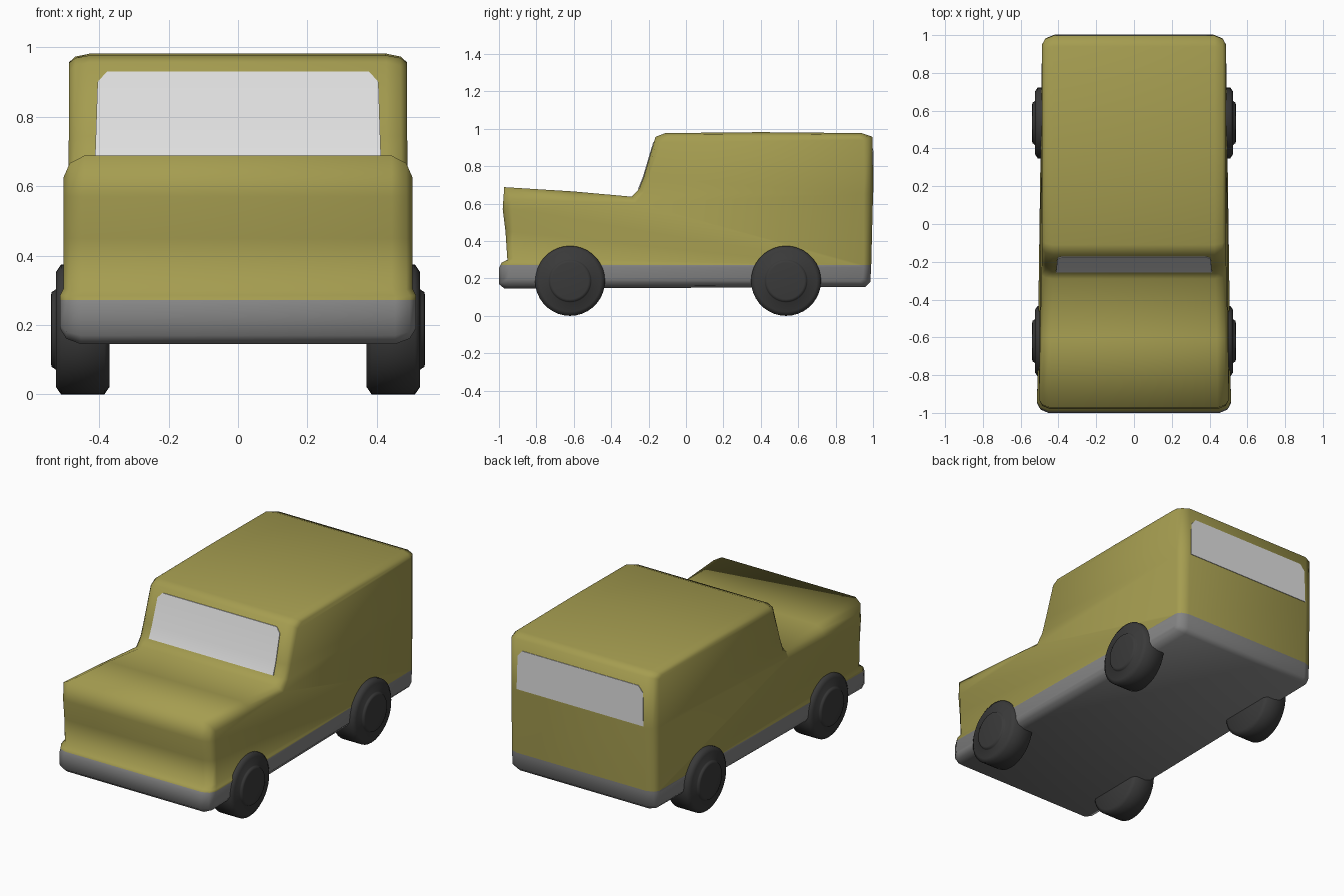
import bpy, bmesh, math
from mathutils import Vector
from mathutils.geometry import tessellate_polygon

if "Cube" in bpy.data.objects:
    bpy.data.objects.remove(bpy.data.objects["Cube"])


def material(name, rgb):
    m = bpy.data.materials.new(name)
    m.diffuse_color = (*rgb, 1)
    m.use_nodes = True
    m.node_tree.nodes["Principled BSDF"].inputs["Base Color"].default_value = m.diffuse_color
    return m


OLIVE = material("olive paint", (0.375, 0.335, 0.08))
GREY = material("grey trim", (0.23, 0.23, 0.23))
DARK = material("dark rubber", (0.042, 0.042, 0.042))
GLASS = material("pale glass", (0.74, 0.74, 0.74))


def finish(name, bm, mats, angle=40):
    bmesh.ops.recalc_face_normals(bm, faces=bm.faces[:])
    me = bpy.data.meshes.new(name)
    bm.to_mesh(me)
    bm.free()
    ob = bpy.data.objects.new(name, me)
    bpy.context.collection.objects.link(ob)
    for m in mats:
        me.materials.append(m)
    bpy.ops.object.select_all(action='DESELECT')
    ob.select_set(True)
    bpy.context.view_layer.objects.active = ob
    bpy.ops.object.shade_smooth_by_angle(angle=math.radians(angle))
    return ob


# Body side profile: (y, z) near the middle, then (y, z) on the flank
PROFILE = [
    (-0.97, 0.145, -0.93, 0.19), (-1.0, 0.17, -0.95, 0.20),
    (-1.0, 0.255, -0.945, 0.262), (-0.985, 0.285, -0.94, 0.285),
    (-0.955, 0.30, -0.92, 0.305), (-0.965, 0.45, -0.925, 0.45),
    (-0.98, 0.57, -0.93, 0.57), (-0.972, 0.688, -0.93, 0.625),
    (-0.6, 0.665, -0.6, 0.61), (-0.29, 0.637, -0.27, 0.605),
    (-0.25, 0.68, -0.225, 0.66), (-0.225, 0.745, -0.195, 0.74),
    (-0.163, 0.957, -0.13, 0.93), (-0.11, 0.977, -0.09, 0.955),
    (0.4, 0.982, 0.4, 0.957), (0.94, 0.977, 0.92, 0.955),
    (0.997, 0.957, 0.95, 0.94), (1.0, 0.65, 0.95, 0.65),
    (0.99, 0.26, 0.95, 0.26), (0.985, 0.18, 0.945, 0.20),
    (0.96, 0.155, 0.93, 0.185)]


def half_width(y, z):
    w = 0.487 + 0.016 * min(1, max(0, (-0.2 - y) / 0.6))
    return w + (0.01 if y < -0.9 and z < 0.29 else 0)


# Body: the profile lofted across, with softened flanks
bm = bmesh.new()
stations = [(-1, 0, 1), (-1, 0.018, 0.35), (-1, 0.06, 0),
            (1, 0.06, 0), (1, 0.018, 0.35), (1, 0, 1)]
rings = []
for side, inset, t in stations:
    rings.append([bm.verts.new((side * (half_width(a, b) - inset),
                                a + (c - a) * t, b + (d - b) * t))
                  for a, b, c, d in PROFILE])
n = len(PROFILE)
for r0, r1 in zip(rings, rings[1:]):
    for i in range(n):
        j = (i + 1) % n
        bm.faces.new((r0[i], r0[j], r1[j], r1[i]))
# Flank panels, filled in side projection
flank = tessellate_polygon([[Vector((p[2], p[3], 0)) for p in PROFILE]])
for ring in (rings[0], rings[-1]):
    for tri in flank:
        bm.faces.new([ring[i] for i in tri])
# Grey lower band and underside
BAND = 0.272
bmesh.ops.bisect_plane(bm, geom=bm.verts[:] + bm.edges[:] + bm.faces[:],
                       plane_co=(0, 0, BAND), plane_no=(0, 0, 1))
for f in bm.faces:
    f.material_index = 1 if f.calc_center_median().z < BAND else 0
finish("body", bm, [OLIVE, GREY], 92)


# Windows: thin plates following the body, rows of (y, z, half width)
def window(name, rows, out):
    bm = bmesh.new()
    front = [[bm.verts.new((s * w, y + out, z)) for s in (-1, 1)] for y, z, w in rows]
    back = [[bm.verts.new((s * w, y - out, z)) for s in (-1, 1)] for y, z, w in rows]
    for side in (front, back):
        for p, q in zip(side, side[1:]):
            bm.faces.new((p[0], p[1], q[1], q[0]))
    # plate rim
    loops = [[p[0] for p in s] + [p[1] for p in reversed(s)] for s in (front, back)]
    m = len(loops[0])
    for i in range(m):
        j = (i + 1) % m
        bm.faces.new((loops[0][i], loops[0][j], loops[1][j], loops[1][i]))
    finish(name, bm, [GLASS], 40)


window("windscreen", [(-0.254, 0.678, 0.412), (-0.250, 0.687, 0.412),
                      (-0.227, 0.745, 0.41), (-0.181, 0.9, 0.405),
                      (-0.172, 0.93, 0.378)], -0.003)
window("rear_window", [(1.0005, 0.66, 0.42), (0.9985, 0.86, 0.415),
                       (0.998, 0.895, 0.385)], 0.003)

# Wheels: tyre and raised hub turned around the axle
WHEEL = [(0.37, 0.165), (0.385, 0.187), (0.51, 0.187), (0.525, 0.165),
         (0.525, 0.116), (0.53, 0.112), (0.537, 0.108), (0.539, 0.098)]
SEG = 36


def wheel(name, side, cy, cz=0.19):
    bm = bmesh.new()
    rings = [[bm.verts.new((side * x, cy + r * math.cos(2 * math.pi * k / SEG),
                            cz + r * math.sin(2 * math.pi * k / SEG)))
              for k in range(SEG)] for x, r in WHEEL]
    for r0, r1 in zip(rings, rings[1:]):
        for k in range(SEG):
            m = (k + 1) % SEG
            bm.faces.new((r0[k], r0[m], r1[m], r1[k]))
    bm.faces.new(rings[0])
    bm.faces.new(rings[-1])
    low = min(v.co.z for v in bm.verts)
    bmesh.ops.translate(bm, verts=bm.verts[:], vec=(0, 0, -low))
    finish(name, bm, [DARK], 65)


for side, label in ((-1, "left"), (1, "right")):
    wheel("front_wheel_" + label, side, -0.62)
    wheel("rear_wheel_" + label, side, 0.535)
